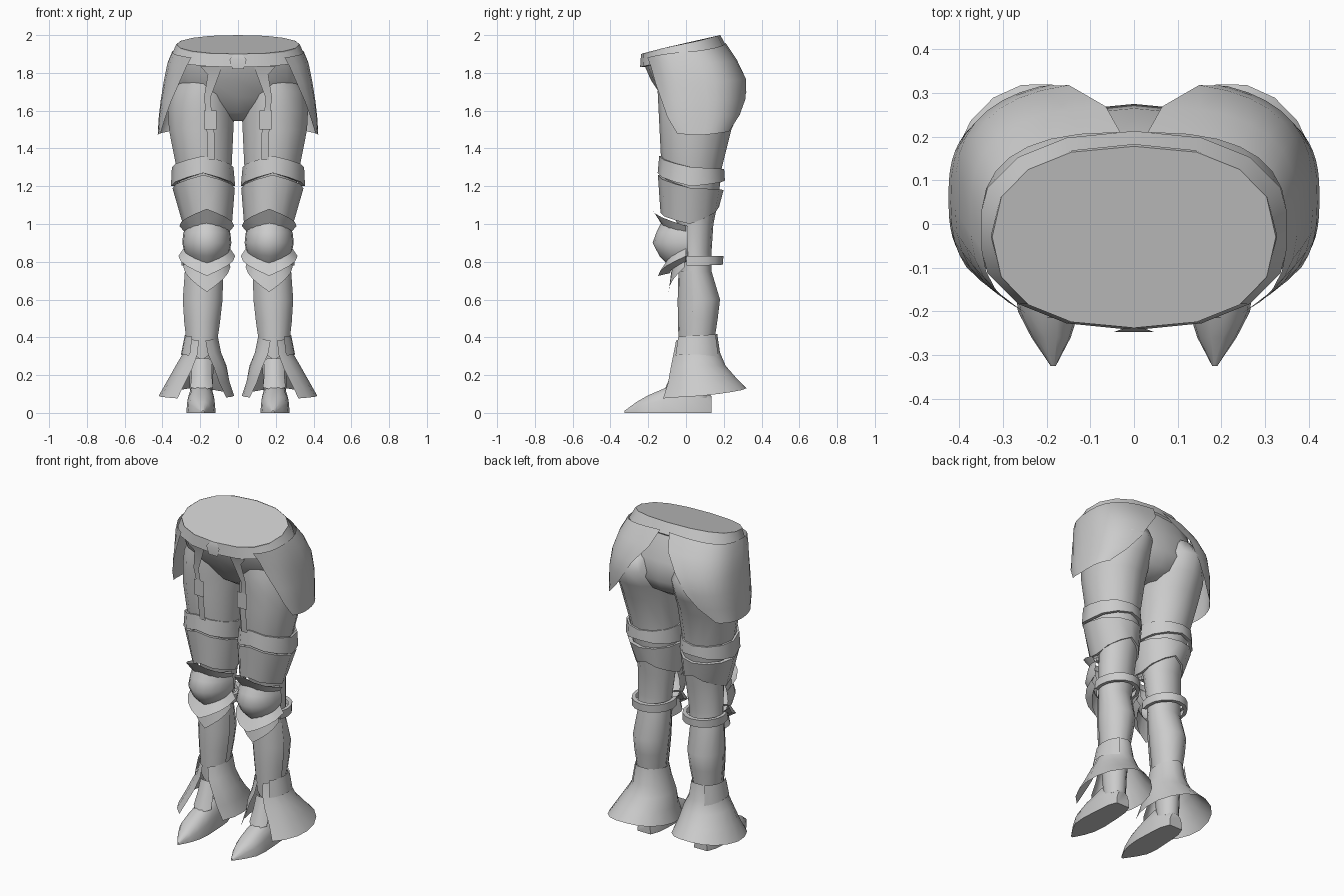
import bpy, bmesh, math

steel = bpy.data.materials.new("steel_grey")
steel.diffuse_color = (0.6, 0.6, 0.6, 1)


def make(name, verts, faces, mirror=True, angle=35):
    mesh = bpy.data.meshes.new(name)
    mesh.from_pydata(verts, [], faces)
    mesh.materials.append(steel)
    ob = bpy.data.objects.new(name, mesh)
    bpy.context.collection.objects.link(ob)
    bpy.ops.object.select_all(action='DESELECT')
    ob.select_set(True)
    bpy.context.view_layer.objects.active = ob
    bpy.ops.object.shade_smooth_by_angle(angle=math.radians(angle))
    if mirror:
        m = ob.modifiers.new("mirror", 'MIRROR')
        m.use_mirror_merge = False
    return ob


def power(v, e):
    return math.copysign(abs(v) ** e, v)


# Wrapped shell, rows listed top to bottom. Angle 0 faces front, 90 faces +x.
# row = (cx, cy, rx, ry, z_front, z_side, z_back[, start_angle, end_angle])
def shell(name, rows, span=(0, 360), n=14, e=1.0, peak=True, cap_top=False,
          cap_bottom=False, mirror=True, angle=35):
    closed = span[1] - span[0] == 360
    cols = n if closed else n + 1
    verts, faces = [], []
    for r in rows:
        a0, a1 = r[7:9] if len(r) > 7 else span
        for i in range(cols):
            d = a0 + (a1 - a0) * i / n
            a = math.radians(d)
            s, c = math.sin(a), math.cos(a)
            d = abs((d + 180) % 360 - 180)
            w = abs(1 - d / 90) if peak else abs(c)
            z = r[5] + ((r[4] if d < 90 else r[6]) - r[5]) * w
            verts.append((r[0] + r[2] * power(s, e), r[1] - r[3] * power(c, e), z))
    for j in range(len(rows) - 1):
        for i in range(n):
            k = (i + 1) % cols
            faces.append((j * cols + i, (j + 1) * cols + i,
                          (j + 1) * cols + k, j * cols + k))
    if cap_top:
        faces.append(tuple(range(cols)))
    if cap_bottom:
        faces.append(tuple(reversed(range((len(rows) - 1) * cols, len(rows) * cols))))
    return make(name, verts, faces, mirror, angle)


# Flat hanging strip facing front, row = (x_left, x_right, y, z)
def strip(name, rows, mirror=True):
    verts = [(x, y, z) for a, b, y, z in rows for x in (a, b)]
    faces = [(2 * i, 2 * i + 2, 2 * i + 3, 2 * i + 1) for i in range(len(rows) - 1)]
    return make(name, verts, faces, mirror)


# Pelvis, closed with a tilted lid at the waist
shell("pelvis", [
    (0, -.03, .325, .208, 1.90, 1.95, 2.0),
    (0, -.005, .34, .215, 1.84, 1.87, 1.92),
    (0, .04, .35, .225, 1.76, 1.77, 1.79),
    (0, .075, .31, .20, 1.67, 1.67, 1.67),
    (0, .08, .17, .15, 1.59, 1.59, 1.59),
    (0, .08, .07, .08, 1.545, 1.545, 1.545),
], n=16, e=.85, peak=False, cap_top=True, cap_bottom=True, mirror=False, angle=45)

# Belt with a small centre clasp
shell("belt", [
    (0, -.028, .327, .21, 1.90, 1.95, 2.0),
    (0, -.015, .36, .228, 1.83, 1.88, 1.94),
    (0, -.01, .34, .215, 1.83, 1.88, 1.93),
], n=16, e=.88, peak=False, mirror=False)
strip("belt_clasp", [(-.02, .02, -.238, 1.90), (-.045, .045, -.247, 1.87),
                     (-.03, .03, -.245, 1.82)], mirror=False)

# Hip plates: wrap the hips and open in a V at front and back
shell("hip_plate", [
    (0, -.015, .35, .225, 1.86, 1.91, 1.96, 38, 178),
    (0, .02, .375, .25, 1.82, 1.85, 1.87, 40, 175),
    (0, .05, .395, .275, 1.74, 1.75, 1.77, 46, 165),
    (0, .058, .41, .275, 1.66, 1.65, 1.67, 54, 156),
    (0, .055, .42, .265, 1.58, 1.56, 1.59, 62, 145),
    (0, .06, .425, .25, 1.52, 1.47, 1.52, 72, 125),
], span=(40, 175), n=12, e=.72, angle=50)

# Legs from seat to ankle
shell("leg", [(cx, cy, rx, ry, z, z, z) for z, cx, cy, rx, ry in [
    (1.80, .17, .06, .14, .20), (1.70, .19, .085, .175, .235),
    (1.60, .195, .07, .18, .215), (1.50, .195, .05, .175, .19),
    (1.30, .18, .03, .15, .16), (1.12, .165, .035, .13, .135),
    (1.00, .165, .05, .115, .095), (.85, .175, .05, .105, .085),
    (.75, .18, .05, .10, .085), (.60, .187, .07, .104, .11),
    (.50, .19, .068, .095, .10), (.38, .192, .06, .078, .09),
    (.20, .195, .06, .065, .075), (.08, .195, .065, .06, .065)]],
    n=14, cap_top=True, cap_bottom=True, angle=60)

# Straps hanging from the belt down the thigh
strip("thigh_strap", [(.085, .20, -.215, 1.835), (.10, .16, -.20, 1.79),
                      (.145, .18, -.18, 1.67), (.14, .17, -.168, 1.59),
                      (.125, .165, -.16, 1.48), (.125, .165, -.142, 1.34)])
strip("strap_pad", [(.115, .18, -.175, 1.60), (.115, .178, -.172, 1.50)])

# Thigh bands with turned-in lips
shell("upper_thigh_band", [
    (.187, .03, .15, .16, 1.36, 1.30, 1.29), (.187, .03, .163, .172, 1.36, 1.30, 1.29),
    (.185, .028, .17, .178, 1.27, 1.20, 1.23), (.185, .028, .15, .16, 1.27, 1.20, 1.23)],
    n=12)
shell("lower_thigh_plate", [
    (.182, .025, .14, .15, 1.26, 1.19, 1.18), (.182, .025, .165, .174, 1.26, 1.19, 1.18),
    (.162, .02, .13, .155, 1.06, 1.00, 1.09), (.162, .02, .115, .13, 1.06, 1.00, 1.09)],
    n=12)

# Knee armour: flared collar, domed cap, two pointed skirts and rear strap
shell("knee_collar", [
    (.165, 0, .145, .18, 1.08, .99, .99), (.165, 0, .12, .13, 1.0, .96, .96)],
    span=(-90, 90), n=8)
shell("knee_cap", [
    (.165, .01, .112, .13, 1.03, .99, .99), (.165, .01, .125, .165, .96, .95, .95),
    (.165, .01, .13, .187, .90, .90, .90), (.165, .01, .12, .15, .83, .85, .85),
    (.165, .01, .09, .09, .77, .82, .82)],
    span=(-90, 90), n=10, angle=50)
shell("knee_skirt", [
    (.165, 0, .12, .10, .80, .875, .87), (.165, 0, .15, .148, .725, .83, .83),
    (.165, 0, .115, .085, .74, .80, .80)], span=(-90, 90), n=8)
shell("shin_point", [
    (.165, 0, .115, .075, .77, .82, .82), (.165, 0, .125, .092, .64, .78, .78)],
    span=(-85, 85), n=8)
shell("knee_strap", [
    (.175, .06, .105, .11, .83, .83, .83), (.175, .06, .125, .138, .83, .83, .83),
    (.175, .06, .125, .135, .78, .78, .785), (.175, .06, .105, .11, .78, .78, .785)],
    span=(65, 295), n=10)

# Shin plate running down the front
shell("shin_plate", [
    (.18, .055, .105, .095, .75, .75, .75), (.187, .065, .109, .109, .60, .60, .60),
    (.19, .062, .098, .105, .48, .48, .48), (.192, .055, .08, .09, .28, .36, .36)],
    span=(-75, 75), n=8)

# Bell shaped ankle guard, split at the front
shell("ankle_guard", [
    (.19, .055, .085, .11, .38, .40, .42, 12, 348),
    (.19, .055, .10, .125, .31, .32, .32, 14, 342),
    (.195, .06, .135, .15, .235, .25, .25, 20, 330),
    (.21, .075, .165, .19, .15, .17, .19, 26, 318),
    (.22, .085, .20, .238, .07, .09, .135, 30, 308)],
    span=(30, 310), n=14, angle=40)
shell("ankle_cuff", [
    (.19, .055, .092, .117, .40, .41, .42), (.19, .055, .112, .135, .30, .31, .29)],
    span=(35, 150), n=6)
shell("instep_plate", [
    (.192, .05, .075, .095, .29, .28, .28), (.192, .03, .075, .11, .20, .21, .21),
    (.192, .02, .085, .135, .12, .15, .15)], span=(-45, 45), n=4)

# Pointed shoe with a flat sole, lofted from heel to toe
verts, faces, k = [], [], 8
for y, cx, w, h in [(.135, .195, .045, .09), (.08, .195, .065, .15), (0, .195, .072, .18),
                    (-.12, .196, .078, .13), (-.20, .196, .07, .095),
                    (-.26, .19, .045, .06), (-.325, .185, .006, .012)]:
    for i in range(k):
        a = math.pi * i / (k - 1)
        verts.append((cx + w * power(math.cos(a), .8), y, h * math.sin(a) ** .8
                      if 0 < i < k - 1 else 0))
for j in range(6):
    for i in range(k):
        n = (i + 1) % k
        faces.append((j * k + i, j * k + n, (j + 1) * k + n, (j + 1) * k + i))
faces += [tuple(reversed(range(k))), tuple(range(6 * k, 7 * k))]
shoe = make("shoe", verts, faces, angle=45)
bm = bmesh.new()
bm.from_mesh(shoe.data)
bmesh.ops.recalc_face_normals(bm, faces=bm.faces)
bm.to_mesh(shoe.data)
bm.free()
